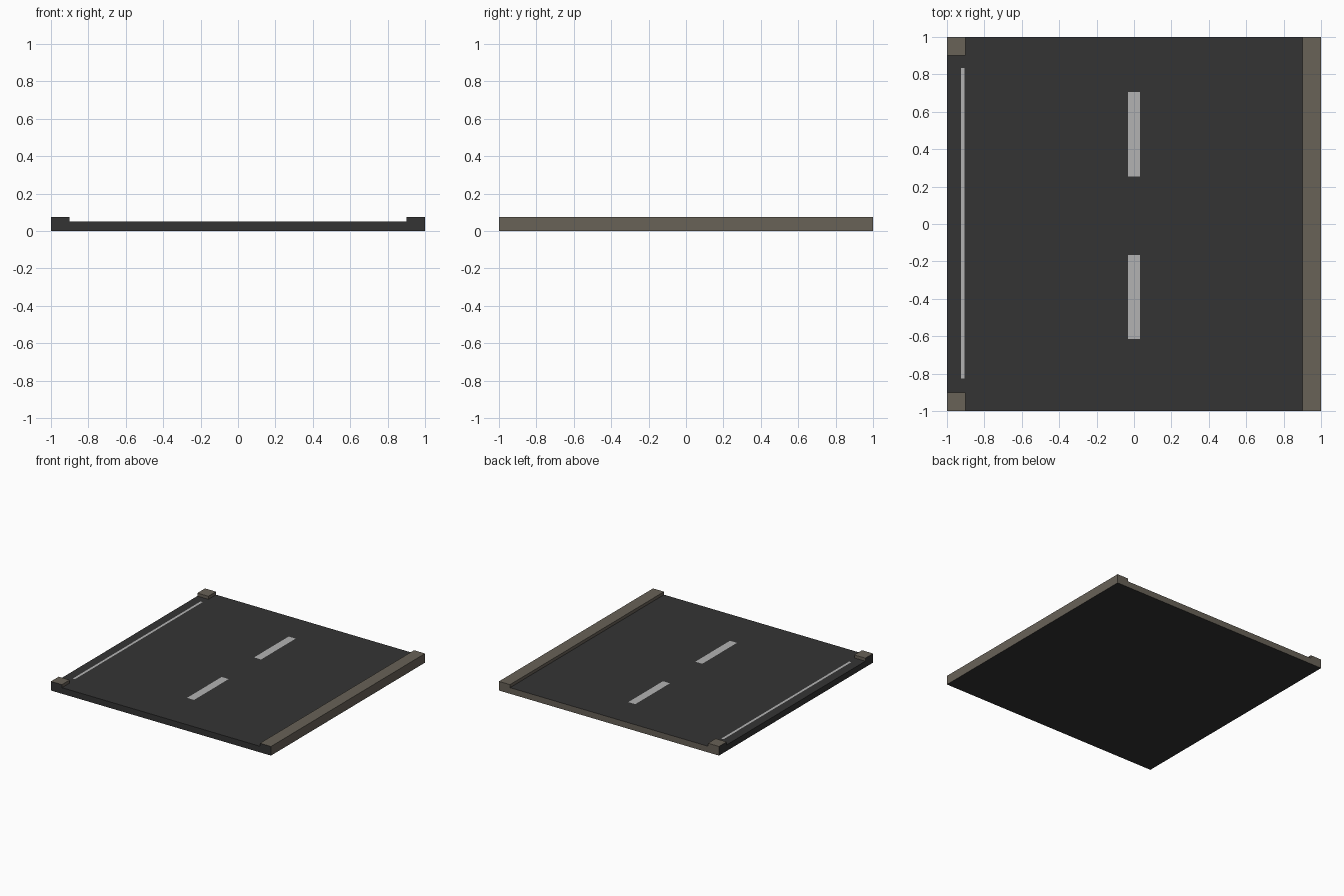
import bpy, bmesh

if "Cube" in bpy.data.objects:
    bpy.data.objects.remove(bpy.data.objects["Cube"])


def material(name, rgb):
    m = bpy.data.materials.new(name)
    m.diffuse_color = (*rgb, 1)
    m.use_nodes = True
    m.node_tree.nodes["Principled BSDF"].inputs["Base Color"].default_value = m.diffuse_color
    return m


asphalt = material("asphalt", (0.034, 0.034, 0.034))
stone = material("kerb_stone", (0.14, 0.122, 0.097))
paint = material("road_paint", (0.45, 0.45, 0.45))


def add_object(name, bm, mats):
    mesh = bpy.data.meshes.new(name)
    bm.to_mesh(mesh)
    bm.free()
    for m in mats:
        mesh.materials.append(m)
    ob = bpy.data.objects.new(name, mesh)
    bpy.context.collection.objects.link(ob)
    return ob


# Road slab, split along the kerb lines
ROAD_Z, KERB_Z, INNER = 0.05, 0.075, 0.9
bm = bmesh.new()
bmesh.ops.create_cube(bm, size=2)
for v in bm.verts:
    v.co.z = ROAD_Z if v.co.z > 0 else 0
for axis in (0, 1):
    for s in (-INNER, INNER):
        p = [0, 0, 0]
        n = [0, 0, 0]
        p[axis], n[axis] = s, 1
        bmesh.ops.bisect_plane(bm, geom=bm.verts[:] + bm.edges[:] + bm.faces[:],
                               plane_co=p, plane_no=n)

# Raise the long right kerb and the two left corner stones
raised = []
for f in bm.faces:
    c = f.calc_center_median()
    if f.normal.z > 0.5 and (c.x > INNER or (c.x < -INNER and abs(c.y) > INNER)):
        raised.append(f)
out = bmesh.ops.extrude_face_region(bm, geom=raised)
for v in out["geom"]:
    if isinstance(v, bmesh.types.BMVert):
        v.co.z = KERB_Z
bmesh.ops.delete(bm, geom=[f for f in raised if f.is_valid], context='FACES_ONLY')
bmesh.ops.recalc_face_normals(bm, faces=bm.faces[:])
bm.normal_update()

# Stone on the right and back sides and on kerbs; asphalt elsewhere
for f in bm.faces:
    c = f.calc_center_median()
    outer_dark = c.y < -0.99 or c.x < -0.99
    kerb = c.z > ROAD_Z + 0.005 and not outer_dark
    side = c.x > 0.99 or c.y > 0.99
    f.material_index = 1 if kerb or side else 0
bmesh.ops.dissolve_limit(bm, angle_limit=0.01, verts=bm.verts[:],
                         edges=bm.edges[:], delimit={'MATERIAL'})
add_object("road_with_kerbs", bm, [asphalt, stone])


# Painted markings lying just above the asphalt
def marking(name, x0, x1, y0, y1):
    b = bmesh.new()
    z = ROAD_Z + 0.001
    b.faces.new([b.verts.new((x, y, z))
                 for x, y in ((x0, y0), (x1, y0), (x1, y1), (x0, y1))])
    add_object(name, b, [paint])


marking("edge_line", -0.925, -0.905, -0.825, 0.835)
for name, y0 in (("centre_dash_front", -0.615), ("centre_dash_back", 0.255)):
    marking(name, -0.033, 0.031, y0, y0 + 0.45)
